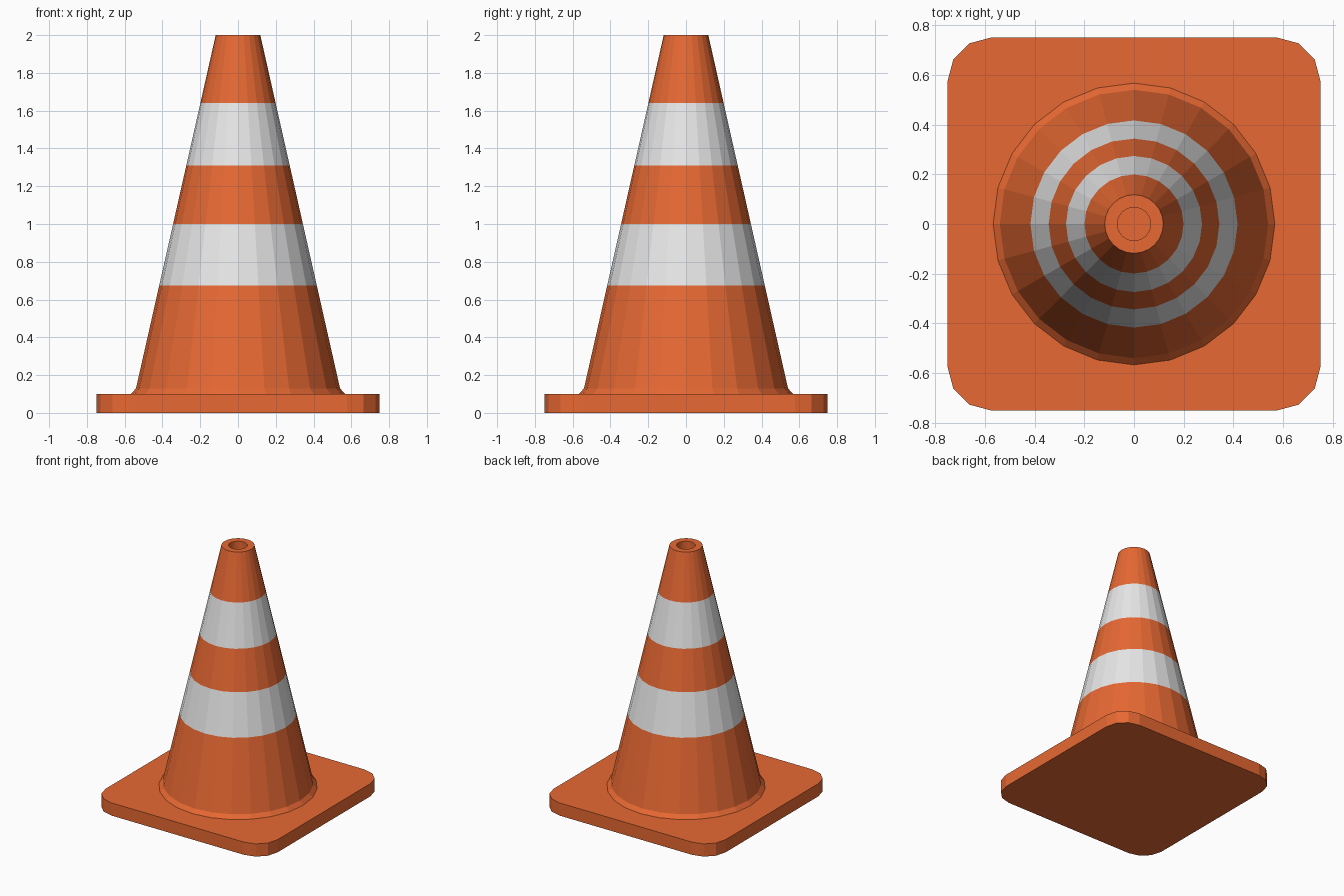
import bpy, bmesh, math

if "Cube" in bpy.data.objects:
    bpy.data.objects.remove(bpy.data.objects["Cube"])

SIDES = 24


def material(name, rgb):
    m = bpy.data.materials.new(name)
    m.diffuse_color = (*rgb, 1.0)
    m.use_nodes = True
    m.node_tree.nodes["Principled BSDF"].inputs["Base Color"].default_value = m.diffuse_color
    return m


orange = material("orange", (0.84, 0.147, 0.034))
white = material("reflective white", (0.8, 0.8, 0.8))


def add_object(name, bm, mats):
    bmesh.ops.recalc_face_normals(bm, faces=bm.faces[:])
    mesh = bpy.data.meshes.new(name)
    bm.to_mesh(mesh)
    bm.free()
    for m in mats:
        mesh.materials.append(m)
    ob = bpy.data.objects.new(name, mesh)
    bpy.context.collection.objects.link(ob)
    return ob


# Base plate: square with rounded corners, three facets each
HALF, R, THICK = 0.75, 0.172, 0.10
bm = bmesh.new()
outline = []
for q in range(4):
    mid = math.radians(45 + 90 * q)
    cx = math.copysign(HALF - R, math.cos(mid))
    cy = math.copysign(HALF - R, math.sin(mid))
    for s in range(4):
        a = math.radians(90 * q + 30 * s)
        outline.append(bm.verts.new((cx + R * math.cos(a), cy + R * math.sin(a), 0)))
bottom = bm.faces.new(outline)
ext = bmesh.ops.extrude_face_region(bm, geom=[bottom], use_keep_orig=True)
bmesh.ops.translate(bm, vec=(0, 0, THICK),
                    verts=[v for v in ext["geom"] if isinstance(v, bmesh.types.BMVert)])
add_object("base_plate", bm, [orange])

# Cone body: lathed profile with foot bevel, stripe cuts and a hole in the tip
FOOT_R, FOOT_Z, TIP_R, TIP_Z = 0.54, 0.13, 0.118, 2.0
STRIPES = [(0.675, 1.0), (1.31, 1.64)]


def cone_radius(z):
    return FOOT_R + (TIP_R - FOOT_R) * (z - FOOT_Z) / (TIP_Z - FOOT_Z)


profile = [(0.567, THICK), (FOOT_R, FOOT_Z)]
profile += [(cone_radius(z), z) for band in STRIPES for z in band]
profile += [(TIP_R, TIP_Z), (0.067, TIP_Z), (0.067, 1.7)]

bm = bmesh.new()
rings = []
for r, z in profile:
    rings.append([bm.verts.new((r * math.cos(2 * math.pi * i / SIDES),
                                r * math.sin(2 * math.pi * i / SIDES), z))
                  for i in range(SIDES)])
for lo, hi in zip(rings, rings[1:]):
    for i in range(SIDES):
        j = (i + 1) % SIDES
        bm.faces.new((lo[i], lo[j], hi[j], hi[i]))
bm.faces.new(rings[0])    # underside
bm.faces.new(rings[-1])   # floor of the hole

# White stripes, chosen by height on the outer wall
for f in bm.faces:
    c = f.calc_center_median()
    on_wall = math.hypot(c.x, c.y) > 0.1
    if on_wall and any(a < c.z < b for a, b in STRIPES):
        f.material_index = 1
add_object("cone_body", bm, [orange, white])
